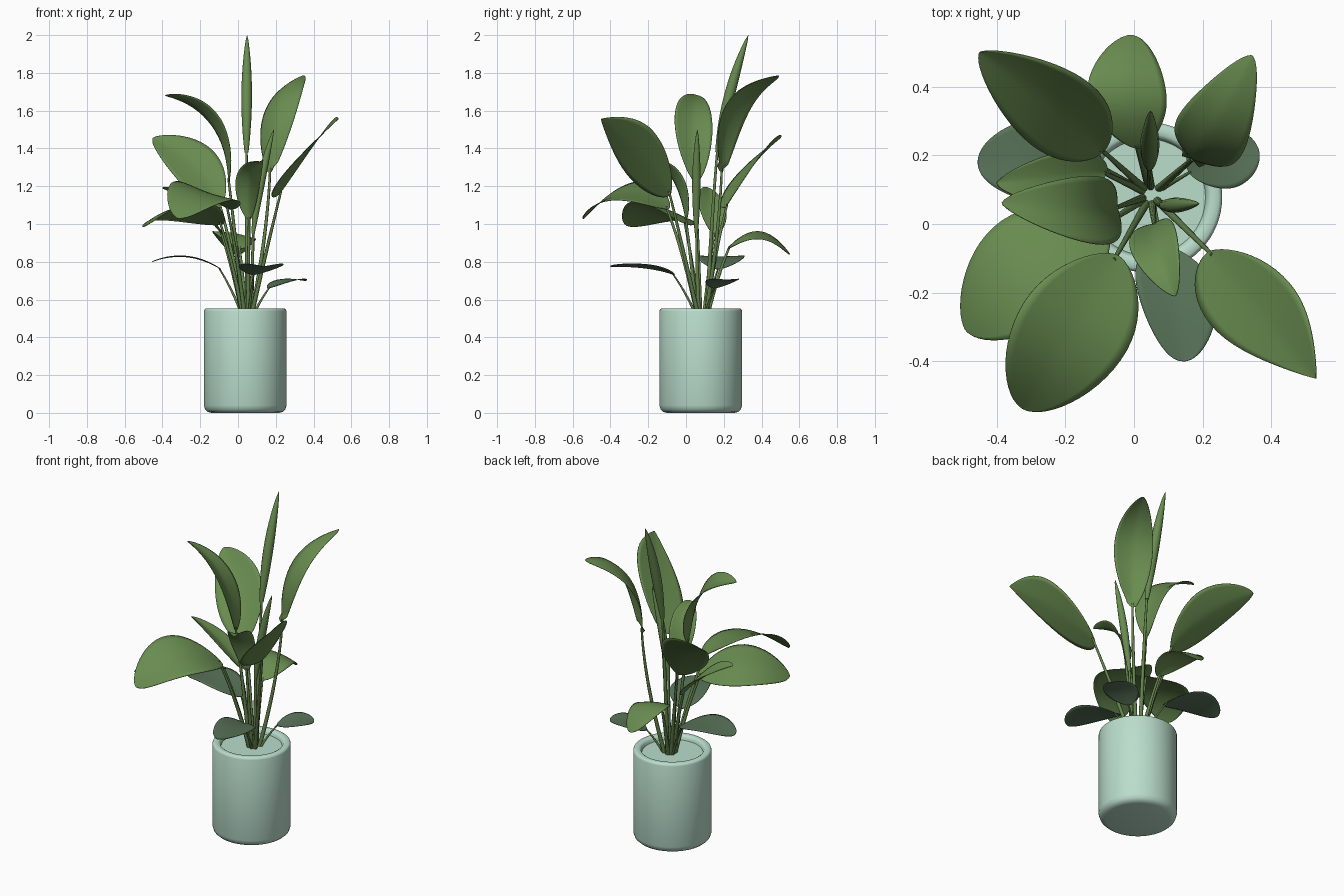
import bpy, math
from mathutils import Vector as V

if "Cube" in bpy.data.objects:
    bpy.data.objects.remove(bpy.data.objects["Cube"])


def material(name, rgb):
    m = bpy.data.materials.new(name)
    m.diffuse_color = (*rgb, 1)
    m.use_nodes = True
    m.node_tree.nodes["Principled BSDF"].inputs["Base Color"].default_value = m.diffuse_color
    return m


GREEN = material("leaf green", (0.140, 0.262, 0.080))
DULL = material("old leaf green", (0.100, 0.174, 0.100))
STEM = material("stem green", (0.125, 0.225, 0.072))
POT = material("pale mint", (0.490, 0.725, 0.600))
CX, CY = 0.038, 0.078          # pot axis
ROOT = V((0.05, 0.085, 0.5))   # where the stems emerge


def make(name, verts, faces, mat):
    me = bpy.data.meshes.new(name)
    me.from_pydata(verts, [], faces)
    me.materials.append(mat)
    ob = bpy.data.objects.new(name, me)
    bpy.context.collection.objects.link(ob)
    bpy.ops.object.select_all(action='DESELECT')
    ob.select_set(True)
    bpy.context.view_layer.objects.active = ob
    bpy.ops.object.shade_smooth_by_angle(angle=math.radians(40))
    return ob


def bezier(a, c, b, t):
    return a * (1 - t) ** 2 + c * 2 * t * (1 - t) + b * t * t


def through(a, mid, b):
    # control point that makes the curve pass through mid
    return mid * 2 - (a + b) / 2


def tube(name, a, c, b, radius, mat, n=18, sides=10):
    verts, faces = [], []
    for i in range(n + 1):
        t = i / n
        p = bezier(a, c, b, t)
        d = ((c - a) * (1 - t) + (b - c) * t).normalized()
        u = d.cross(V((0, 1, 0))).normalized()
        w = d.cross(u)
        for k in range(sides):
            g = 2 * math.pi * k / sides
            verts.append(p + (u * math.cos(g) + w * math.sin(g)) * radius(t))
    for i in range(n):
        for k in range(sides):
            k2 = (k + 1) % sides
            faces.append((i * sides + k, i * sides + k2,
                          (i + 1) * sides + k2, (i + 1) * sides + k))
    faces.append(tuple(range(sides))[::-1])
    faces.append(tuple(n * sides + k for k in range(sides)))
    return make(name, verts, faces, mat)


def stem(name, end, r, bow):
    out = V((end.x - ROOT.x, end.y - ROOT.y, 0))
    start = ROOT + out.normalized() * 0.025
    ctrl = start + out * bow + V((0, 0, (end.z - start.z) * 0.58))
    tube(name + "_stem", start, ctrl, end,
         lambda t: r * (1.6 - 0.8 * t), STEM)


def leaf(name, base, mid, tip, half, cup=0.02, mat=GREEN, point=0.65, bow=0.38, n=26, m=6):
    # blade: curved midrib, oval outline, edges cupped about the rib
    base, mid, tip, half = V(base), V(mid), V(tip), V(half)
    c = through(base, mid, tip)
    verts, faces = [], []
    for i in range(n + 1):
        t = (1 - math.cos(math.pi * i / n)) / 2
        f = max(0.002, math.sin(math.pi * t ** 0.87)) ** (0.7 if t < 0.45 else point)
        p = bezier(base, c, tip, t)
        d = (c - base) * (1 - t) + (tip - c) * t
        nor = half.cross(d).normalized()
        if nor.z < 0:
            nor = -nor
        for j in range(-m, m + 1):
            s = j / m
            verts.append(p + half * s * f + nor * (cup * abs(s) ** 1.4 * f))
    row = 2 * m + 1
    for i in range(n):
        for j in range(row - 1):
            q = i * row + j
            faces.append((q, q + 1, q + row + 1, q + row))
    ob = make(name, verts, faces, mat)
    # face every blade upward, then give it a little thickness
    me = ob.data
    if sum(pl.normal.z * pl.area for pl in me.polygons) < 0:
        me.flip_normals()
    mod = ob.modifiers.new("thickness", 'SOLIDIFY')
    mod.thickness = 0.003
    mod.offset = 0
    stem(name, bezier(base, c, tip, 0.03), 0.005 if mat == DULL else 0.0075, bow)


def spear(name, base, mid, tip, r):
    # young leaf, still rolled up
    base, mid, tip = V(base), V(mid), V(tip)
    tube(name, base, through(base, mid, tip), tip,
         lambda t: 0.001 + r * math.sin(math.pi * (0.08 + 0.92 * t)) ** 0.75 if t < 1 else 0.0005,
         GREEN, 24, 12)
    stem(name, base, 0.008, 0.3)


# pot: one turned profile, rounded foot and rim, filled nearly to the top
profile = [(0.178, 0.0), (0.198, 0.005), (0.212, 0.018), (0.219, 0.04),
           (0.219, 0.538), (0.216, 0.547), (0.209, 0.552), (0.186, 0.552),
           (0.178, 0.547), (0.173, 0.538), (0.170, 0.525)]
N = 64
verts = [(CX + r * math.cos(2 * math.pi * k / N), CY + r * math.sin(2 * math.pi * k / N), z)
         for r, z in profile for k in range(N)]
rings = len(profile)
faces = [(i * N + k, i * N + (k + 1) % N, (i + 1) * N + (k + 1) % N, (i + 1) * N + k)
         for i in range(rings - 1) for k in range(N)]
faces.append(tuple(range(N))[::-1])
faces.append(tuple((rings - 1) * N + k for k in range(N)))
make("pot", verts, faces, POT)

# large upper leaves
leaf("leaf_back_right_tall", (.17, .19, 1.27), (.215, .255, 1.63), (.345, .49, 1.785), (.09, -.06, .02),
     -.03, point=.6, bow=.75)
leaf("leaf_left_tall", (-.05, .05, 1.22), (-.14, .035, 1.54), (-.385, .06, 1.68), (-.015, .1, -.03), .02)
leaf("leaf_front_right", (.22, -.08, 1.16), (.365, -.255, 1.38), (.53, -.45, 1.555), (.115, .06, .125),
     .012, point=.9, bow=.5)
leaf("leaf_back_left", (-.09, .21, 1.09), (-.235, .35, 1.305), (-.45, .50, 1.455), (.09, .085, .08))
leaf("leaf_front_small", (.06, 0, 1.02), (.065, -.07, 1.25), (.12, -.21, 1.33), (.067, .025, .01))

# middle leaves
leaf("leaf_left_middle", (-.08, .15, .94), (-.23, .135, 1.09), (-.40, .12, 1.19), (.02, .075, -.03))
leaf("leaf_front_left_outer", (-.08, 0, 1.0), (-.31, -.14, 1.08), (-.49, -.31, .99), (.1, -.135, .05),
     -.01, point=.55)
leaf("leaf_front_left_inner", (-.05, -.09, 1.08), (-.19, -.325, 1.165), (-.32, -.54, 1.03), (.15, -.07, -.05),
     .01, point=.55)
leaf("leaf_back", (.01, .22, .87), (-.02, .39, .95), (-.01, .55, .84), (.115, 0, -.02), -.01, point=.5)

# low, duller leaves
leaf("leaf_low_left", (-.09, .17, .76), (-.27, .185, .825), (-.455, .18, .80), (0, .125, 0),
     .005, DULL, .48)
leaf("leaf_low_right", (.16, .15, .66), (.265, .195, .70), (.355, .235, .70), (.05, -.08, 0),
     .005, DULL, .48)
leaf("leaf_low_front", (.08, -.06, .73), (.125, -.21, .765), (.14, -.40, .775), (.115, -.01, 0),
     .02, DULL, .48)

# rolled young leaves
spear("young_leaf_tall", (.045, .165, 1.38), (.046, .235, 1.7), (.048, .33, 2.0), .027)
spear("young_leaf_short", (.08, .055, .95), (.125, .055, 1.24), (.19, .06, 1.5), .021)
